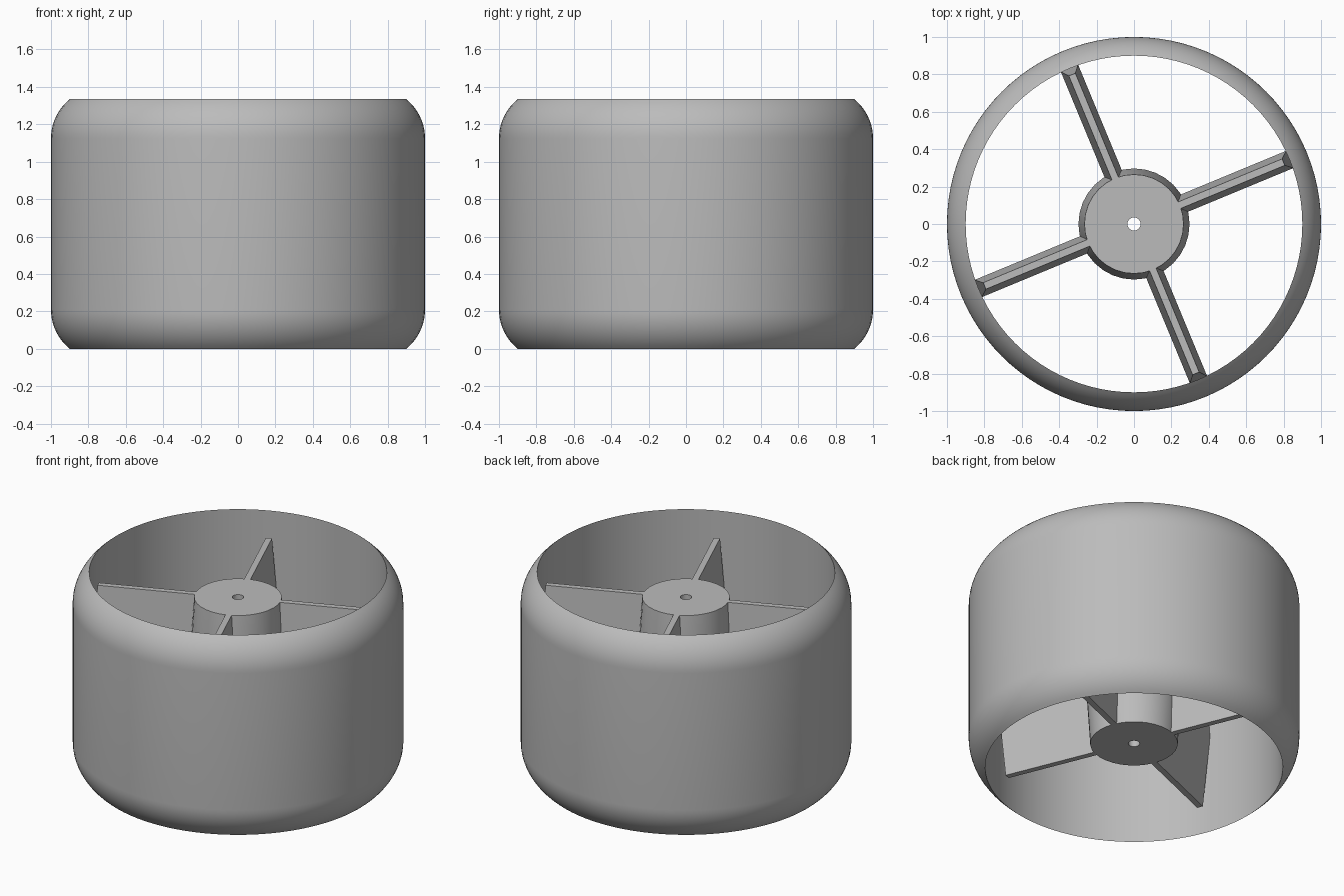
import bpy, bmesh, math

HEIGHT = 1.334
MID = HEIGHT / 2
LOW, HIGH = 0.167, HEIGHT - 0.167   # span of the hub and vanes

cube = bpy.data.objects.get("Cube")
if cube:
    bpy.data.objects.remove(cube, do_unlink=True)

grey = bpy.data.materials.new("grey")
grey.use_nodes = True
colour = (0.5, 0.5, 0.5, 1)
grey.diffuse_color = colour
grey.node_tree.nodes["Principled BSDF"].inputs["Base Color"].default_value = colour


def finish(name, bm):
    bmesh.ops.recalc_face_normals(bm, faces=bm.faces)
    mesh = bpy.data.meshes.new(name)
    bm.to_mesh(mesh)
    bm.free()
    mesh.materials.append(grey)
    obj = bpy.data.objects.new(name, mesh)
    bpy.context.collection.objects.link(obj)
    return obj


def smooth(obj, angle):
    bpy.ops.object.select_all(action="DESELECT")
    obj.select_set(True)
    bpy.context.view_layer.objects.active = obj
    bpy.ops.object.shade_smooth_by_angle(angle=math.radians(angle))


def revolve(name, profile, sides):
    """Turn a closed (radius, height) profile around the z axis."""
    bm = bmesh.new()
    rings = []
    for i in range(sides):
        a = math.tau * i / sides
        rings.append([bm.verts.new((r * math.cos(a), r * math.sin(a), z)) for r, z in profile])
    n = len(profile)
    for i in range(sides):
        a, b = rings[i], rings[(i + 1) % sides]
        for j in range(n):
            k = (j + 1) % n
            bm.faces.new((a[j], b[j], b[k], a[k]))
    return finish(name, bm)


# Outer shell: straight bore, rounded shoulders meeting it at a sharp lip
drop, rise = 0.1, 0.21
radius = (drop ** 2 + rise ** 2) / (2 * drop)
sweep = math.asin(rise / radius)
steps = 10
shoulder = []
for i in range(steps + 1):
    a = sweep * i / steps
    shoulder.append((1 - radius + radius * math.cos(a), HEIGHT - rise + radius * math.sin(a)))
base = [(r, HEIGHT - z) for r, z in reversed(shoulder)]
smooth(revolve("outer_shell", base + shoulder, 96), 35)

# Hub: drafted both ways from its middle, with a small shaft hole
hole = 0.035
hub = revolve("hub", [(hole, LOW), (0.265, LOW), (0.297, MID), (0.265, HIGH), (hole, HIGH)], 32)
smooth(hub, 30)

# Four vanes: thin blades, widest and longest at mid height
for i in range(4):
    bm = bmesh.new()
    sections = []
    for z, half, tip in ((LOW, 0.019, 0.865), (MID, 0.05, 0.902), (HIGH, 0.019, 0.865)):
        corners = ((0.22, -half), (tip, -half), (tip, half), (0.22, half))
        sections.append([bm.verts.new((x, y, z)) for x, y in corners])
    for a, b in zip(sections, sections[1:]):
        for j in range(4):
            k = (j + 1) % 4
            bm.faces.new((a[j], a[k], b[k], b[j]))
    bm.faces.new(sections[0])
    bm.faces.new(sections[-1])
    vane = finish(f"vane_{i + 1}", bm)
    vane.rotation_euler.z = math.radians(22.5 + 90 * i)
